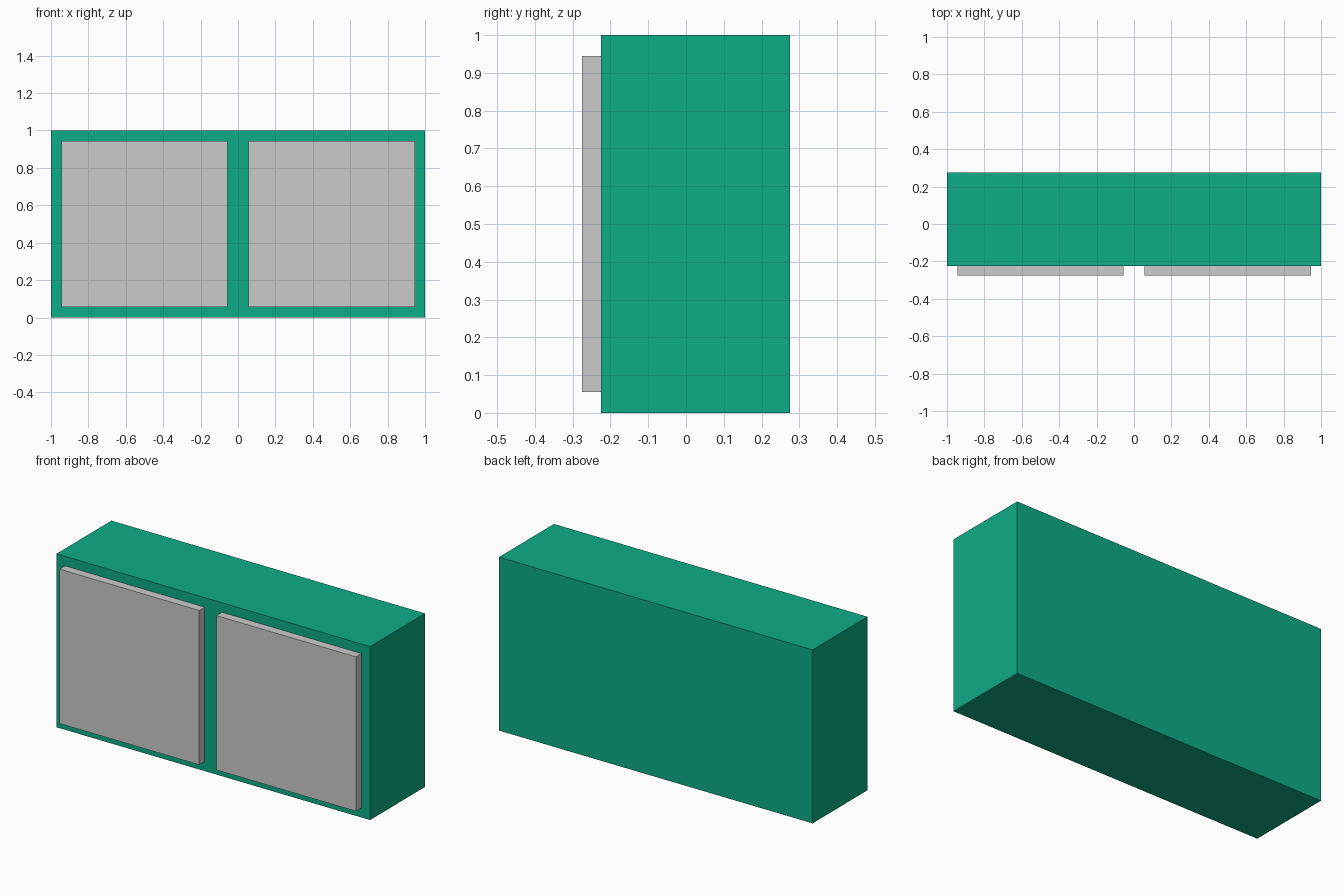
import bpy

if "Cube" in bpy.data.objects:
    bpy.data.objects.remove(bpy.data.objects["Cube"])


def box(name, centre, size):
    bpy.ops.mesh.primitive_cube_add(size=1, location=centre)
    obj = bpy.context.object
    obj.name = name
    obj.scale = size
    bpy.ops.object.transform_apply(location=False, rotation=False, scale=True)
    return obj


green = bpy.data.materials.new("green")
green.diffuse_color = (0.004, 0.413, 0.238, 1)
green.use_nodes = True
green.node_tree.nodes["Principled BSDF"].inputs["Base Color"].default_value = green.diffuse_color

# Cabinet body
body = box("cabinet_body", (0, 0.025, 0.5), (2, 0.5, 1))
body.data.materials.append(green)

# Two square front doors
for side, label in ((-1, "left"), (1, "right")):
    box(f"{label}_door", (side * 0.5, -0.25, 0.5), (0.89, 0.05, 0.89))
